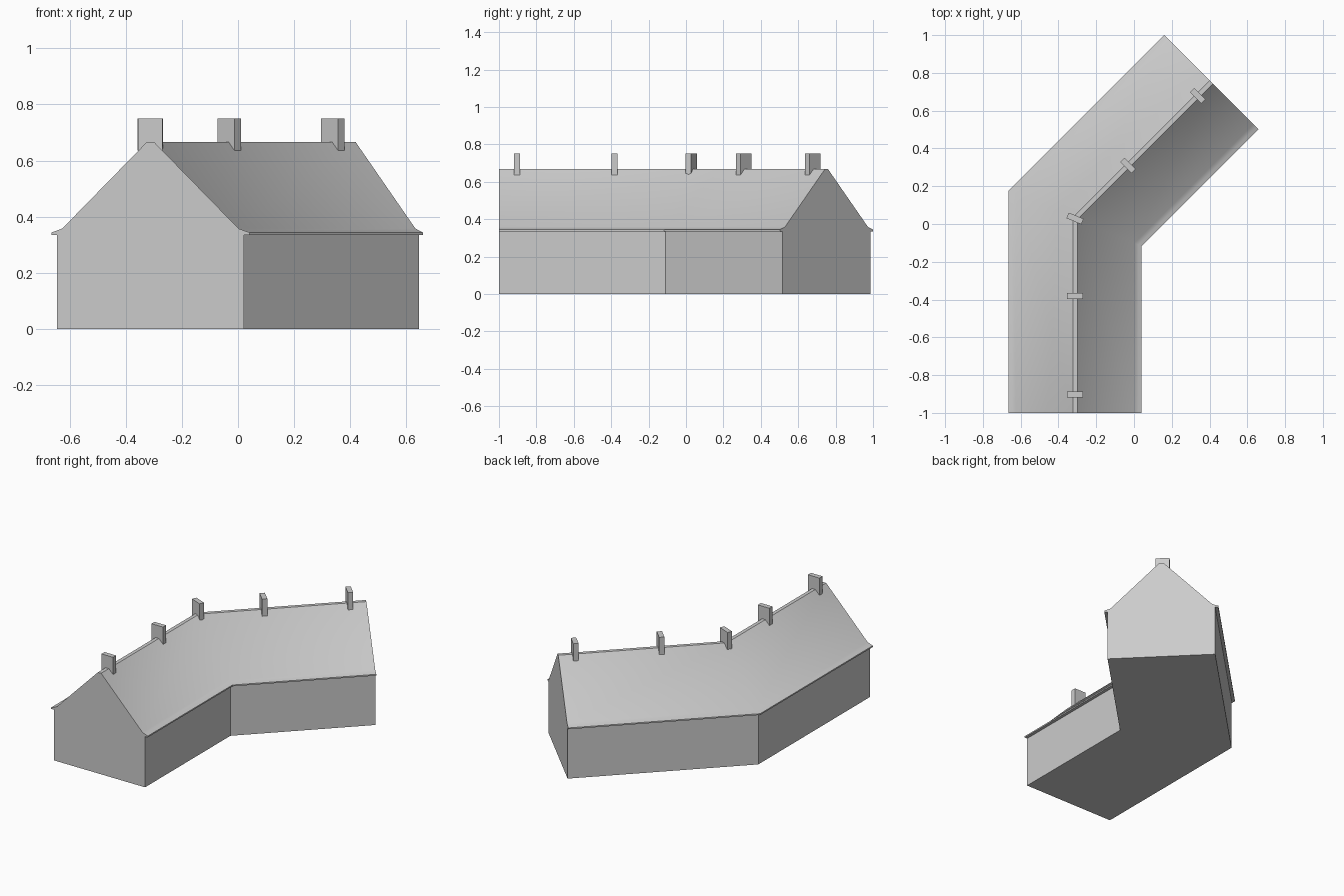
import bpy, bmesh, math
from mathutils import Vector

cube = bpy.data.objects.get("Cube")
if cube:
    bpy.data.objects.remove(cube, do_unlink=True)

grey = bpy.data.materials.new("plain_grey")
grey.use_nodes = True
COLOUR = (0.6, 0.6, 0.6, 1)
grey.diffuse_color = COLOUR
grey.node_tree.nodes["Principled BSDF"].inputs["Base Color"].default_value = COLOUR

# Ridge line in plan: front end, bend, back end
BEND = Vector((-0.312, 0.029))
FRONT = Vector((BEND.x, -1.0))
DIAG = Vector((1, 1)).normalized()
BACK = BEND + DIAG * 1.021
MITRE = math.radians(-22.5)

# Sideways direction of the cross-section at each station
STATIONS = [
    (FRONT, Vector((1, 0))),
    (BEND, Vector((1, math.tan(MITRE)))),
    (BACK, Vector((DIAG.y, -DIAG.x))),
]


def make_object(name, bm):
    bmesh.ops.recalc_face_normals(bm, faces=bm.faces)
    mesh = bpy.data.meshes.new(name)
    bm.to_mesh(mesh)
    bm.free()
    mesh.materials.append(grey)
    obj = bpy.data.objects.new(name, mesh)
    bpy.context.scene.collection.objects.link(obj)
    return obj


def sweep(name, half_profile):
    """Mirror a half cross-section and carry it along the bent ridge line."""
    profile = half_profile + [(-x, z) for x, z in reversed(half_profile)]
    bm = bmesh.new()
    rings = []
    for centre, side in STATIONS:
        ring = []
        for x, z in profile:
            p = centre + side * x
            ring.append(bm.verts.new((p.x, p.y, z)))
        rings.append(ring)
    n = len(profile)
    for a, b in zip(rings, rings[1:]):
        for i in range(n):
            j = (i + 1) % n
            bm.faces.new((a[i], a[j], b[j], b[i]))
    bm.faces.new(rings[0])
    bm.faces.new(rings[-1])
    return make_object(name, bm)


# Walls, and the roof with flared eaves and a flat ridge
EAVES = 0.335
sweep("walls", [(0.333, 0), (0.333, EAVES)])
roof = sweep("roof", [(0.353, EAVES), (0.353, 0.344), (0.335, 0.35),
                      (0.314, 0.358), (0.012, 0.667)])
for o in bpy.context.selected_objects:
    o.select_set(False)
roof.select_set(True)
bpy.context.view_layer.objects.active = roof
bpy.ops.object.shade_smooth_by_angle(angle=math.radians(40))


# Thin chimneys standing across the ridge
def chimney(name, spot, turn):
    bm = bmesh.new()
    bmesh.ops.create_cube(bm, size=1)
    bmesh.ops.scale(bm, vec=(0.085, 0.032, 0.114), verts=bm.verts)
    obj = make_object(name, bm)
    obj.location = (spot.x, spot.y, 0.693)
    obj.rotation_euler.z = turn


chimney("front_chimney", Vector((BEND.x, -0.903)), 0)
chimney("front_middle_chimney", Vector((BEND.x, -0.381)), 0)
chimney("bend_chimney", BEND, MITRE)
chimney("back_middle_chimney", BEND + DIAG * 0.397, 2 * MITRE)
chimney("back_chimney", BEND + DIAG * 0.919, 2 * MITRE)
